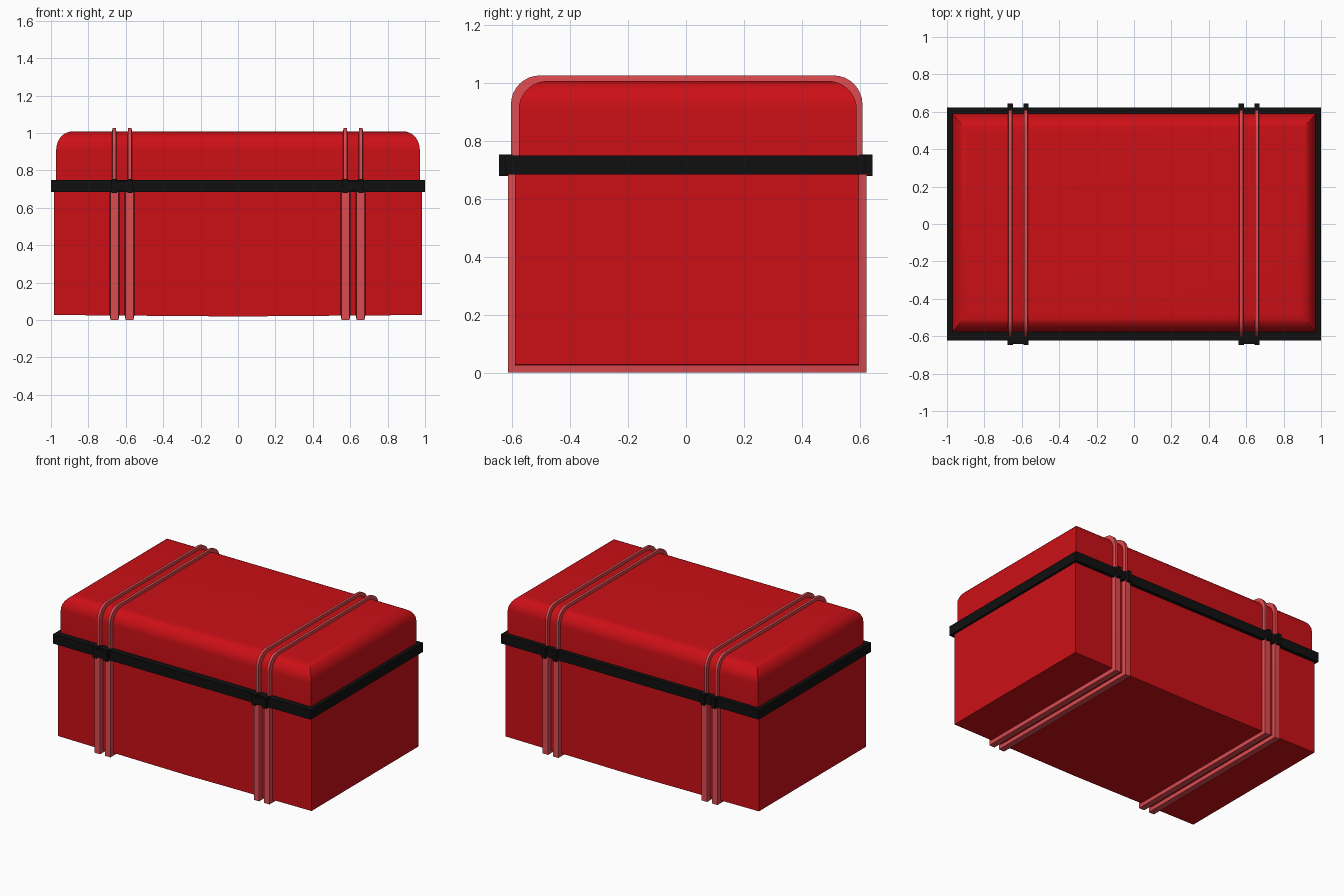
import bpy, bmesh, math

if "Cube" in bpy.data.objects:
    bpy.data.objects.remove(bpy.data.objects["Cube"])


def material(name, rgb):
    m = bpy.data.materials.new(name)
    m.diffuse_color = (*rgb, 1)
    m.use_nodes = True
    m.node_tree.nodes["Principled BSDF"].inputs["Base Color"].default_value = m.diffuse_color
    return m


RED = material("red", (0.60, 0.005, 0.008))
PINK = material("light_red", (0.72, 0.07, 0.08))
BLACK = material("black", (0.005, 0.005, 0.005))


def finish(bm, name, mat, smooth=None):
    bmesh.ops.recalc_face_normals(bm, faces=bm.faces)
    me = bpy.data.meshes.new(name)
    bm.to_mesh(me)
    bm.free()
    ob = bpy.data.objects.new(name, me)
    bpy.context.collection.objects.link(ob)
    me.materials.append(mat)
    if smooth:
        bpy.ops.object.select_all(action='DESELECT')
        ob.select_set(True)
        bpy.context.view_layer.objects.active = ob
        bpy.ops.object.shade_smooth_by_angle(angle=math.radians(smooth))
    return ob


def loft(rings, closed_ends=True):
    """Skin a list of equally sized point rings."""
    bm = bmesh.new()
    vs = [[bm.verts.new(p) for p in r] for r in rings]
    n = len(vs[0])
    for a, b in zip(vs, vs[1:]):
        for i in range(n):
            j = (i + 1) % n
            bm.faces.new((a[i], a[j], b[j], b[i]))
    if closed_ends:
        bm.faces.new(vs[0])
        bm.faces.new(vs[-1])
    return bm


def box(name, x0, x1, y0, y1, z0, z1, mat):
    ring = lambda z: [(x0, y0, z), (x1, y0, z), (x1, y1, z), (x0, y1, z)]
    return finish(loft([ring(z0), ring(z1)]), name, mat)


def strap(name, x, outer, inner, w_out, w_in):
    """Strap of trapezoid section following (y, z) paths."""
    rings = [[(x - w_in, *i), (x - w_out, *o), (x + w_out, *o), (x + w_in, *i)]
             for o, i in zip(outer, inner)]
    finish(loft(rings), name, PINK, 35)


def arch(y0, y1, z0, z1, r, steps=8):
    """Path up, over a rounded top and down again."""
    pts = [(y0, z0)]
    for cy, start in ((y0 + r, 180), (y1 - r, 90)):
        for k in range(steps + 1):
            a = math.radians(start - 90 * k / steps)
            pts.append((cy + r * math.cos(a), z1 - r + r * math.sin(a)))
    return pts + [(y1, z0)]


# Case body, its underside sagging slightly in the middle
finish(loft([[(x, -0.591, z), (x, 0.598, z), (x, 0.598, 0.70), (x, -0.591, 0.70)]
             for x, z in ((-0.985, 0.027), (0, 0.019), (0.985, 0.027))]), "case_body", RED)

# Lid with mitred, rounded top edges
levels = [(0, 0.74)] + [(1 - math.cos(math.radians(a)), 0.91 + 0.098 * math.sin(math.radians(a)))
                        for a in range(0, 91, 10)]
rings = []
for t, z in levels:
    x, y0, y1 = 0.972 - 0.085 * t, -0.578 + 0.1 * t, 0.59 - 0.1 * t
    rings.append([(-x, y0, z), (x, y0, z), (x, y1, z), (-x, y1, z)])
finish(loft(rings), "lid", RED, 30)

# Rim band between body and lid
box("rim_band", -1, 1, -0.624, 0.622, 0.684, 0.75, BLACK)

# Paired straps and their rim clips on each side
low_out = [(-0.616, 0.69), (-0.616, 0), (0.624, 0), (0.624, 0.69)]
low_in = [(-0.585, 0.69), (-0.585, 0.032), (0.592, 0.032), (0.592, 0.69)]
top_out = arch(-0.605, 0.61, 0.74, 1.027, 0.1)
top_in = arch(-0.575, 0.585, 0.74, 1.002, 0.1)
for side, cx in (("left", -0.62), ("right", 0.615)):
    for n, dx in ((1, -0.042), (2, 0.042)):
        x = cx + dx
        strap(f"{side}_lower_strap_{n}", cx + dx * 0.96, low_out, low_in, 0.021, 0.027)
        strap(f"{side}_lid_strap_{n}", x, top_out, top_in, 0.009, 0.012)
        box(f"{side}_front_clip_{n}", x - 0.014, x + 0.014, -0.646, -0.60, 0.68, 0.754, BLACK)
        box(f"{side}_back_clip_{n}", x - 0.014, x + 0.014, 0.60, 0.644, 0.68, 0.754, BLACK)
    box(f"{side}_clip_bridge", cx - 0.042, cx + 0.042, -0.642, -0.60, 0.69, 0.742, BLACK)
